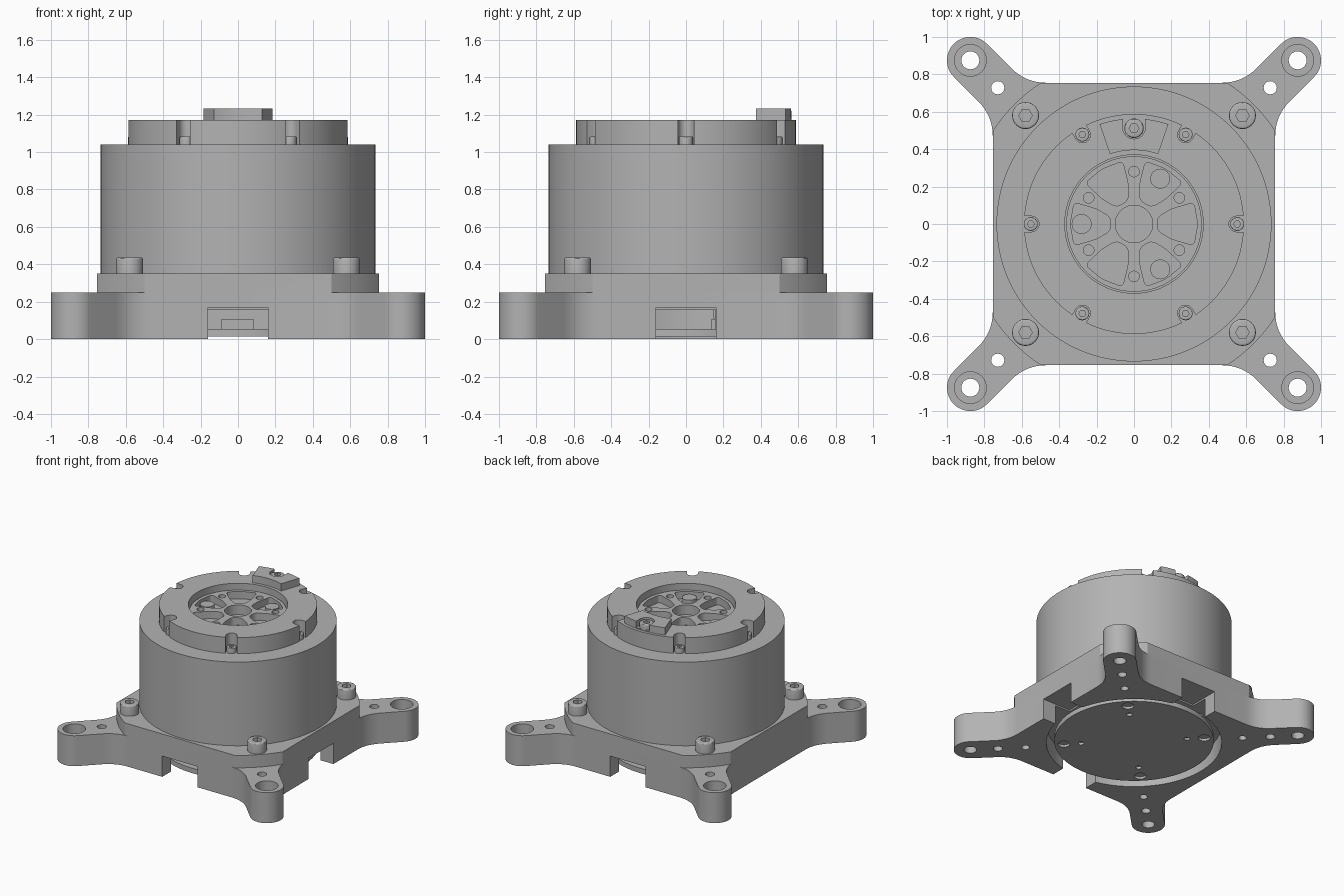
import bpy, bmesh
from math import sin, cos, radians, acos, hypot, pi
from mathutils import Vector, Matrix

if "Cube" in bpy.data.objects:
    bpy.data.objects.remove(bpy.data.objects["Cube"])

grey = bpy.data.materials.new("machined grey")
grey.use_nodes = True
grey.diffuse_color = (0.45, 0.45, 0.45, 1)
grey.node_tree.nodes["Principled BSDF"].inputs["Base Color"].default_value = (0.45, 0.45, 0.45, 1)
QUARTERS = [45, 135, 225, 315]
SIXTHS = [0, 60, 120, 180, 240, 300]


def polar(r, deg):
    return Vector((r * cos(radians(deg)), r * sin(radians(deg))))


def make(name, bm):
    bmesh.ops.recalc_face_normals(bm, faces=bm.faces)
    mesh = bpy.data.meshes.new(name)
    bm.to_mesh(mesh)
    bm.free()
    mesh.materials.append(grey)
    obj = bpy.data.objects.new(name, mesh)
    bpy.context.collection.objects.link(obj)
    return obj


def prism(name, pts, z0, z1, turn=0, rounding=0):
    """Extruded outline, turned about z, with optional rounded upright edges."""
    bm = bmesh.new()
    face = bm.faces.new([bm.verts.new((p[0], p[1], z0)) for p in pts])
    new = bmesh.ops.extrude_face_region(bm, geom=[face])["geom"]
    bmesh.ops.translate(bm, vec=(0, 0, z1 - z0), verts=[g for g in new if isinstance(g, bmesh.types.BMVert)])
    if rounding:
        upright = [e for e in bm.edges if abs(e.verts[0].co.z - e.verts[1].co.z) > 1e-4]
        bmesh.ops.bevel(bm, geom=upright, offset=rounding, segments=4, profile=0.5, affect='EDGES')
    bm.transform(Matrix.Rotation(radians(turn), 4, 'Z'))
    return make(name, bm)


def cyl(name, pos, r, z0, z1, seg=32):
    return prism(name, [Vector(pos) + polar(r, 360 * i / seg) for i in range(seg)], z0, z1)


def combine(obj, tool, operation='DIFFERENCE'):
    mod = obj.modifiers.new("combine", 'BOOLEAN')
    mod.operation = operation
    mod.solver = 'EXACT'
    mod.object = tool
    bpy.context.view_layer.objects.active = obj
    bpy.ops.object.modifier_apply(modifier=mod.name)
    bpy.data.objects.remove(tool)


def hole(obj, pos, r, z0, z1, seg=32):
    combine(obj, cyl("cutter", pos, r, z0, z1, seg))


def box(x0, x1, y0, y1):
    return [(x0, y0), (x1, y0), (x1, y1), (x0, y1)]


def slot(r_in, half, r_out):
    """Outward-opening slot along +x with a round inner end."""
    arc = [Vector((r_in, 0)) + polar(half, 90 + 15 * i) for i in range(13)]
    return arc + [(r_out, -half), (r_out, half)]


def screw(name, pos, r, z0, z1):
    bm = bmesh.new()
    bmesh.ops.create_cone(bm, cap_ends=True, segments=32, radius1=r, radius2=r, depth=z1 - z0)
    rim = [e for e in bm.edges if all(v.co.z > 0 for v in e.verts)]
    bmesh.ops.bevel(bm, geom=rim, offset=r * 0.15, segments=3, profile=0.5, affect='EDGES')
    bmesh.ops.translate(bm, vec=(pos[0], pos[1], (z0 + z1) / 2), verts=bm.verts)
    obj = make(name, bm)
    hole(obj, pos, r * 0.5, z1 - (z1 - z0) * 0.6, z1 + 0.1, 6)


# Base: square plate with four rounded corner arms
H, A, R = 0.755, 0.875, 0.125
corner = Vector((H, H - R * 2 ** 0.5))
start, end = corner - Vector((0, 0.11)), corner + polar(0.11, 45)
half_side = [start.lerp(corner, t / 8).lerp(corner.lerp(end, t / 8), t / 8) for t in range(9)]
tip = [Vector((A, A)) + polar(R, -45 + 180 * i / 24) for i in range(25)]
quarter = half_side + tip + [Vector((p.y, p.x)) for p in reversed(half_side)]
outline = [Matrix.Rotation(k * pi / 2, 2) @ p for k in range(4) for p in quarter]
base = prism("base", outline, 0, 0.25)

# Raised tier: square trimmed by a circle
TR = 0.905
a0 = acos(H / TR) * 180 / pi
tier = [polar(TR, 90 * k + a0 + (90 - 2 * a0) * i / 10) for k in range(4) for i in range(11)]
combine(base, prism("tier", tier, 0.2, 0.352), 'UNION')

# Round underside cavity, side openings and bolt holes
hole(base, (0, 0), 0.66, -0.1, 0.157, 96)
for k in range(4):
    combine(base, prism("cutter", box(0.5, 0.9, -0.16, 0.16), -0.1, 0.17, 90 * k))
for a in QUARTERS:
    hole(base, polar(A * 2 ** 0.5, a), 0.048, -0.1, 0.3)
    hole(base, polar(A * 2 ** 0.5, a), 0.085, 0.15, 0.3)
    hole(base, polar(1.03, a), 0.035, -0.1, 0.3)
    hole(base, polar(0.82, a), 0.03, -0.1, 0.1)
    screw("base_screw", polar(0.82, a), 0.072, 0.35, 0.437)

# Bottom cover
cover = cyl("bottom_cover", (0, 0), 0.6, 0.015, 0.055, 96)
for a in QUARTERS:
    hole(cover, polar(0.53, a), 0.045, -0.1, 0.035)
    hole(cover, polar(0.40, a), 0.022, -0.1, 0.035)

# Electronics inside the cavity
prism("electronics_block", box(-0.3, 0.3, 0.155, 0.45), 0.05, 0.16)
prism("connector_lower", box(-0.09, 0.085, 0.135, 0.16), 0.055, 0.105)
prism("connector_upper", box(-0.09, 0.085, 0.147, 0.16), 0.11, 0.155)

# Main drum
cyl("drum", (0, 0), 0.735, 0.35, 1.04, 128)

# Top ring with slotted screw seats
ring = cyl("top_ring", (0, 0), 0.588, 1.04, 1.172, 128)
hole(ring, (0, 0), 0.37, 0.9, 1.3, 96)
for a in SIXTHS:
    combine(ring, prism("cutter", slot(0.55, 0.042, 0.7), 0.9, 1.3, a))
    screw("ring_screw", polar(0.552, a), 0.037, 1.04, 1.083)

# Hub with spokes, pockets and pins
hub = cyl("hub", (0, 0), 0.362, 1.04, 1.12, 96)
hole(hub, (0, 0), 0.1, 0.9, 1.3, 48)
side = [(0.125, 0.035), (0.2, 0.08), (0.27, 0.1), (0.32, 0.115)]
pocket = [(x, -y) for x, y in side] + [(0.34, 0)] + side[::-1]
for a in SIXTHS:
    combine(hub, prism("cutter", pocket, 1.06, 1.3, a, 0.022))
    hole(hub, polar(0.28, a + 30), 0.028, 1.05, 1.3)
for a in SIXTHS[1::2]:
    cyl("hub_pin", polar(0.28, a), 0.053, 1.05, 1.1)

# Index key with its screw, at the back
arc = [polar(1, -19 + 38 * i / 16) for i in range(17)]
key = prism("index_key", [p * 0.564 for p in arc] + [p * 0.395 for p in reversed(arc)], 1.17, 1.232, 90)
combine(key, prism("cutter", slot(0.515, 0.06, 0.7), 1.18, 1.4, 90))
screw("key_screw", (0, 0.512), 0.052, 1.17, 1.222)

# Smooth round walls, keep machined edges crisp
bpy.ops.object.select_all(action='DESELECT')
for obj in bpy.context.scene.objects:
    if obj.type == 'MESH':
        obj.select_set(True)
        bpy.context.view_layer.objects.active = obj
bpy.ops.object.shade_smooth_by_angle(angle=radians(30))
